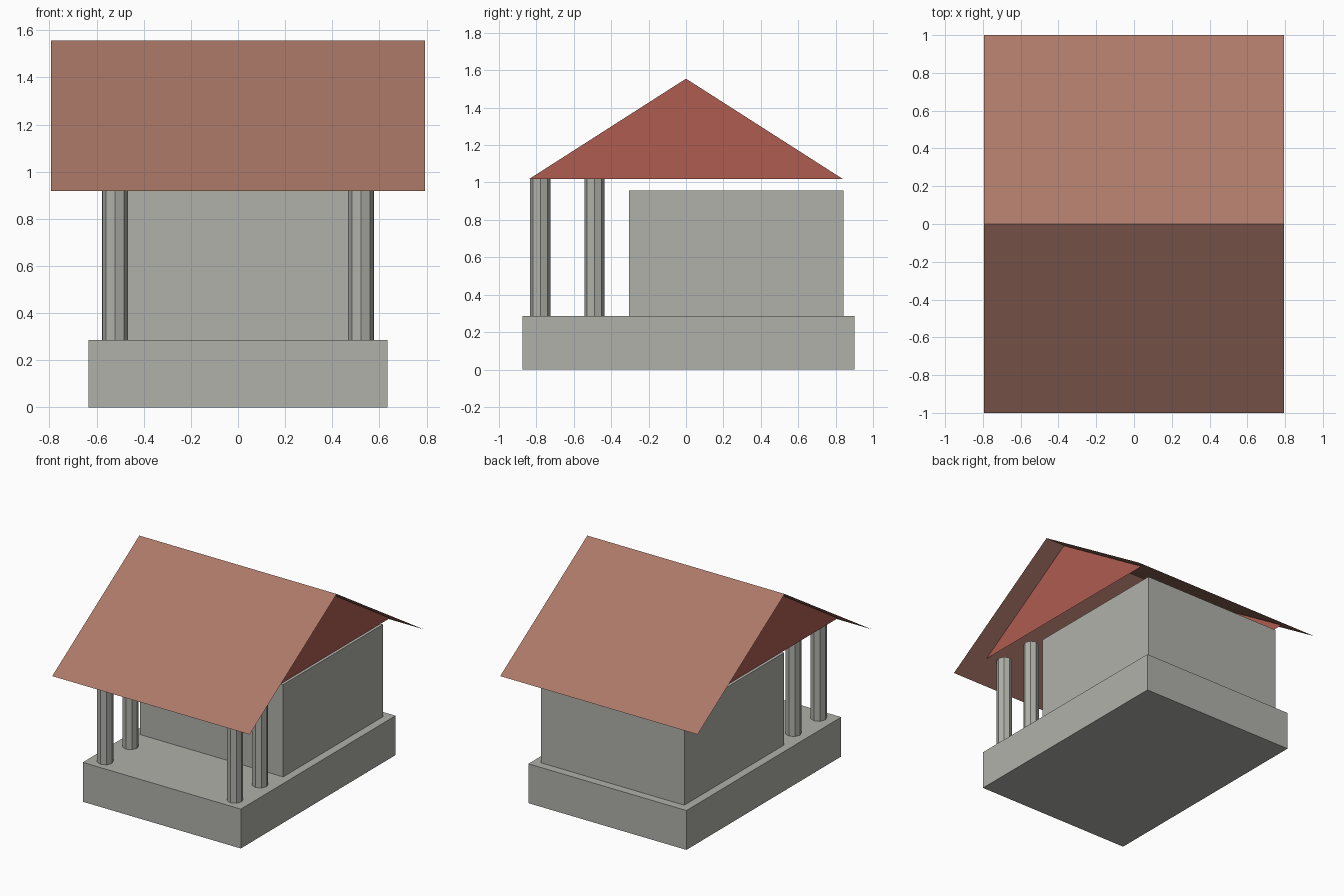
import bpy, bmesh
from math import pi

if "Cube" in bpy.data.objects:
    bpy.data.objects.remove(bpy.data.objects["Cube"])


def material(name, rgb):
    """Flat colour given as 0-255 display values, stored as linear."""
    m = bpy.data.materials.new(name)
    lin = [((c / 255 + 0.055) / 1.055) ** 2.4 for c in rgb]
    m.diffuse_color = (*lin, 1)
    m.use_nodes = True
    m.node_tree.nodes["Principled BSDF"].inputs["Base Color"].default_value = m.diffuse_color
    return m


STONE = material("grey_stone", (176, 177, 170))
TILE = material("brown_tile", (172, 121, 104))
RED = material("red_gable", (174, 92, 80))


def mesh_object(name, verts, faces, mat):
    mesh = bpy.data.meshes.new(name)
    mesh.from_pydata(verts, [], faces)
    mesh.materials.append(mat)
    obj = bpy.data.objects.new(name, mesh)
    bpy.context.collection.objects.link(obj)
    return obj


def block(name, x, y0, y1, z0, z1, mat):
    """Box centred on x = 0 between the given y and z limits."""
    bpy.ops.mesh.primitive_cube_add(size=1, location=(0, (y0 + y1) / 2, (z0 + z1) / 2))
    obj = bpy.context.object
    obj.name = name
    obj.scale = (2 * x, y1 - y0, z1 - z0)
    obj.data.materials.append(mat)


# Stepped base and enclosed chamber
BASE_TOP, BEAM, RIDGE = 0.286, 1.019, 1.557
block("base", 0.635, -0.875, 0.902, 0, BASE_TOP, STONE)
block("chamber", 0.576, -0.304, 0.842, BASE_TOP, 0.956, STONE)

# Four eight-sided porch columns
for side, x in (("left", -0.521), ("right", 0.521)):
    for row, y in (("front", -0.779), ("rear", -0.49)):
        bpy.ops.mesh.primitive_cylinder_add(
            vertices=8, radius=0.054, depth=BEAM - BASE_TOP,
            location=(x, y, (BEAM + BASE_TOP) / 2))
        column = bpy.context.object
        column.name = f"{row}_{side}_column"
        column.data.materials.append(STONE)

# Thin roof sheet folded along the ridge
X, EAVE = 0.793, 0.918
mesh_object("roof",
            [(x, y, z) for y, z in ((-1, EAVE), (0, RIDGE), (1, EAVE)) for x in (-X, X)],
            [(0, 1, 3, 2), (2, 3, 5, 4)], TILE)

# Triangular gable panels set in from the roof ends
for side, s in (("left", -1), ("right", 1)):
    x = 0.635 * s
    mesh_object(f"{side}_gable",
                [(x, -0.838 * s, BEAM), (x, 0.838 * s, BEAM), (x, 0, RIDGE - 0.002)],
                [(0, 1, 2)], RED)
